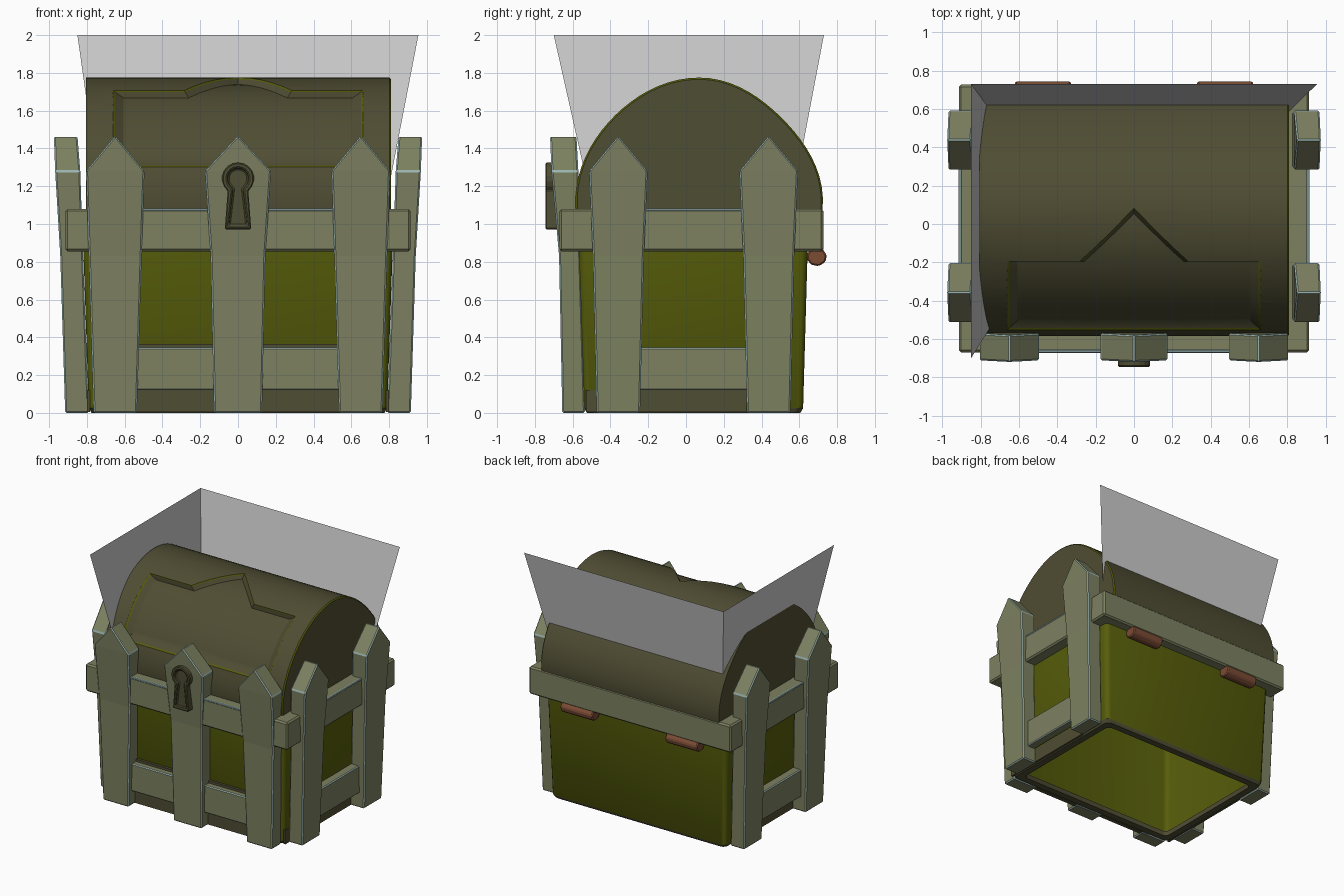
import bpy, bmesh, math
from mathutils import Vector

if "Cube" in bpy.data.objects:
    bpy.data.objects.remove(bpy.data.objects["Cube"])


def mat(name, rgb):
    m = bpy.data.materials.new(name)
    m.diffuse_color = (*rgb, 1)
    m.use_nodes = True
    m.node_tree.nodes["Principled BSDF"].inputs["Base Color"].default_value = m.diffuse_color
    return m


WOOD = mat("pale_wood", (0.205, 0.22, 0.118))
OLIVE = mat("olive", (0.094, 0.11, 0.003))
BROWN = mat("dark_brown", (0.078, 0.074, 0.033))
RUST = mat("rust", (0.2, 0.072, 0.034))
GREY = mat("grey_sheet", (0.61, 0.61, 0.61))
EDGE = mat("pale_blue_edge", (0.33, 0.47, 0.45))


def finish(name, bm, mats, bevel=0.0, bevel_mat=-1, smooth=False):
    bmesh.ops.recalc_face_normals(bm, faces=bm.faces)
    me = bpy.data.meshes.new(name)
    bm.to_mesh(me)
    bm.free()
    for m in mats:
        me.materials.append(m)
    ob = bpy.data.objects.new(name, me)
    bpy.context.collection.objects.link(ob)
    if bevel:
        b = ob.modifiers.new("bevel", 'BEVEL')
        b.width, b.segments, b.material = bevel, 1, bevel_mat
    if smooth:
        make_smooth(ob)
    return ob


def make_smooth(ob):
    bpy.ops.object.select_all(action='DESELECT')
    ob.select_set(True)
    bpy.context.view_layer.objects.active = ob
    bpy.ops.object.shade_smooth_by_angle(angle=math.radians(30))


def loft(bm, rings, cap=True):
    """Skin a list of equal-length point rings; returns the side faces per band."""
    vs = [[bm.verts.new(p) for p in r] for r in rings]
    n = len(vs[0])
    bands = [[bm.faces.new((a[i], a[(i + 1) % n], b[(i + 1) % n], b[i])) for i in range(n)]
             for a, b in zip(vs, vs[1:])]
    if cap:
        bm.faces.new(vs[0])
        bm.faces.new(vs[-1])
    return bands


def box(name, lo, hi, mats, bevel=0.0, bevel_mat=-1):
    bm = bmesh.new()
    (x0, y0, z0), (x1, y1, z1) = lo, hi
    loft(bm, [[(x0, y0, z), (x1, y0, z), (x1, y1, z), (x0, y1, z)] for z in (z0, z1)])
    return finish(name, bm, mats, bevel, bevel_mat)


# ---- body: tapered box with rounded corners, hollow and open below with a rim
def round_rect(hx, y0, y1, z, r=0.04):
    pts = []
    for k, (cx, cy) in enumerate([(hx - r, y1 - r), (r - hx, y1 - r), (r - hx, y0 + r), (hx - r, y0 + r)]):
        for j in range(4):
            a = math.radians(90 * k + 30 * j)
            pts.append((cx + r * math.cos(a), cy + r * math.sin(a), z))
    return pts


bm = bmesh.new()
bands = loft(bm, [round_rect(0.82, -0.57, 0.645, 0.9), round_rect(0.79, -0.54, 0.62, 0.025),
                  round_rect(0.775, -0.525, 0.605, 0.0), round_rect(0.72, -0.47, 0.55, 0.0),
                  round_rect(0.72, -0.47, 0.55, 0.04), round_rect(0.775, -0.525, 0.605, 0.04),
                  round_rect(0.80, -0.55, 0.625, 0.85)])
for f in bands[1] + bands[2] + bands[3]:
    f.material_index = 1
finish("body", bm, [OLIVE, BROWN], smooth=True)

# ---- dark plinth plates behind the lower rails
box("front_plinth", (-0.6, -0.572, 0.005), (0.6, -0.537, 0.365), [BROWN])
for s, side in ((1, "right"), (-1, "left")):
    xs = sorted((s * 0.783, s * 0.799))
    box(side + "_plinth", (xs[0], -0.53, 0.005), (xs[1], 0.32, 0.12), [BROWN])

# ---- rails, with pale worn edges
box("upper_rail", (-0.914, -0.67, 0.855), (0.914, 0.728, 1.08), [WOOD], 0.012)
box("front_rail_edge", (-0.6, -0.673, 1.068), (0.6, -0.655, 1.083), [EDGE], 0.004)
box("front_lower_rail", (-0.62, -0.62, 0.12), (0.62, -0.55, 0.345), [WOOD, EDGE], 0.007, 1)
for s, side in ((1, "right"), (-1, "left")):
    xs = sorted((s * 0.9, s * 0.917))
    box(side + "_rail_edge", (xs[0], -0.3, 1.068), (xs[1], 0.35, 1.083), [EDGE], 0.004)
    xs = sorted((s * 0.80, s * 0.875))
    box(side + "_lower_rail", (xs[0], -0.35, 0.12), (xs[1], 0.42, 0.345), [WOOD, EDGE], 0.007, 1)

# ---- pointed planks, leaning outwards and widening to the shoulder
WALLS = {
    "front": lambda u, w, z: (u, -w, z),
    "right": lambda u, w, z: (w, u, z),
    "left": lambda u, w, z: (-w, u, z),
}


def plank(name, wall, u, widths, inner, outer):
    place = WALLS[wall]
    bm = bmesh.new()
    vs = [[bm.verts.new(place(u + s * h, w, z)) for s, w in ((-1, i), (1, i), (1, o), (-1, o))]
          for h, i, o, z in zip(widths, inner, outer, (0, 0.83, 1.28))]
    bm.faces.new(vs[0])
    for a, b in zip(vs, vs[1:]):
        for k in range(4):
            n = (k + 1) % 4
            bm.faces.new((a[k], a[n], b[n], b[k]))
    # pointed top
    il, ir, orr, ol = vs[2]
    ti, to = (bm.verts.new(place(u, w, 1.467)) for w in (inner[3], outer[3]))
    for f in ((il, ir, ti), (ol, orr, to), (il, ol, to, ti), (ir, orr, to, ti)):
        bm.faces.new(f)
    finish(name, bm, [WOOD, EDGE], 0.008, 1)


F_IN, F_OUT = (0.535, 0.56, 0.57, 0.58), (0.655, 0.672, 0.712, 0.72)
S_IN, S_OUT = (0.79, 0.82, 0.835, 0.85), (0.915, 0.941, 0.968, 0.975)
plank("front_plank_middle", "front", 0, (0.127, 0.145, 0.175), F_IN, F_OUT)
for s, side in ((1, "right"), (-1, "left")):
    plank("front_plank_" + side, "front", s * 0.65, (0.115, 0.14, 0.155), F_IN, F_OUT)
    plank(side + "_plank_front", side, -0.358, (0.115, 0.135, 0.155), S_IN, S_OUT)
    plank(side + "_plank_back", side, 0.438, (0.115, 0.135, 0.155), S_IN, S_OUT)

# ---- barrel lid, slightly flattened at the shoulders
CY, CZ, R = 0.07, 1.12, 0.655


def on_lid(x, deg, r):
    a = math.radians(deg)
    r -= (0.018 if deg < 90 else 0.034) * math.sin(2 * a) ** 2
    return (x, CY - r * math.cos(a), CZ + r * math.sin(a))


bm = bmesh.new()
N = 40
bands = loft(bm, [[on_lid(x, -8 + 196 * i / N, r) for i in range(N + 1)]
                  for x, r in ((-0.805, R), (0.801, R), (0.81, R - 0.009))])
for f in bands[1]:
    f.material_index = 1
lid = finish("lid", bm, [BROWN, OLIVE])

# ---- sunken panel with a pointed top and an olive lip, cut into the lid
bm = bmesh.new()
ROWS = 16
COLS = [-1, -0.43, -0.32, -0.215, -0.107, 0, 0.107, 0.215, 0.32, 0.43, 1]
loops = []
# radius, half width, bottom angle shift, top angle shift, peak angle shift
LEVELS = ((R + 0.02, 0.69, -2.5, -0.8, -1.2), (R - 0.008, 0.65, 0.8, 0.25, 0.4),
          (R - 0.035, 0.607, 4.6, 1.4, 2.4))
for k, (r, hx, lo, hi, peak) in enumerate(LEVELS):
    grid = []
    for c in COLS:
        t = max(0, 1 - abs(c) / 0.43)
        a0 = 16.4 + lo
        a1 = (65.5 - hi) * (1 - t) + (91 - peak) * t
        grid.append([bm.verts.new(on_lid(c * hx, a0 + (a1 - a0) * j / ROWS, r)) for j in range(ROWS + 1)])
    loops.append([c[0] for c in grid] + grid[-1][1:] + [c[-1] for c in grid[-2::-1]] + grid[0][-2:0:-1])
    if k != 1:
        for c0, c1 in zip(grid, grid[1:]):
            for j in range(ROWS):
                bm.faces.new((c0[j], c1[j], c1[j + 1], c0[j + 1]))
for k, (a, b) in enumerate(zip(loops, loops[1:])):
    for i in range(len(a)):
        n = (i + 1) % len(a)
        bm.faces.new((a[i], a[n], b[n], b[i])).material_index = 1 - k
bmesh.ops.delete(bm, geom=[v for v in bm.verts if not v.link_faces], context='VERTS')
bmesh.ops.triangulate(bm, faces=bm.faces[:])
cutter = finish("lid_panel_cutter", bm, [BROWN, OLIVE])
cutter.hide_render = True
cut = lid.modifiers.new("panel", 'BOOLEAN')
cut.operation, cut.solver, cut.object = 'DIFFERENCE', 'EXACT', cutter
bpy.context.view_layer.objects.active = lid
lid.select_set(True)
bpy.ops.object.modifier_apply(modifier="panel")
bpy.data.objects.remove(cutter)
make_smooth(lid)

# ---- keyhole plate
bm = bmesh.new()
prof = [(0.085 * math.sin(math.radians(t)), 1.24 + 0.085 * math.cos(math.radians(t)))
        for t in range(-140, 141, 20)] + [(0.07, 0.972), (-0.07, 0.972)]
loft(bm, [[(x, y, z) for x, z in prof] for y in (-0.66, -0.745)])
bmesh.ops.recalc_face_normals(bm, faces=bm.faces)
face = min(bm.faces, key=lambda f: f.calc_center_median().y)
bmesh.ops.inset_region(bm, faces=[face], thickness=0.026)
bmesh.ops.inset_region(bm, faces=[face], thickness=0.006)
bmesh.ops.translate(bm, verts=face.verts[:], vec=(0, 0.02, 0))
finish("keyhole_plate", bm, [BROWN], 0.006)

# ---- hinges
for s, side in ((1, "right"), (-1, "left")):
    bm = bmesh.new()
    loft(bm, [[(s * 0.475 + dx, 0.692 + 0.055 * math.cos(i * math.pi / 4 + 0.2),
                0.826 + 0.05 * math.sin(i * math.pi / 4 + 0.2)) for i in range(8)]
              for dx in (-0.145, 0.145)])
    finish(side + "_hinge", bm, [RUST], 0.008)

# ---- flared sheets rising behind and beside the lid
for name, quad in (
    ("back_sheet", [(-0.85, 0.73, 2), (0.955, 0.73, 2), (0.80, 0.578, 1.2), (-0.738, 0.578, 1.2)]),
    ("left_sheet", [(-0.85, -0.70, 2), (-0.85, 0.73, 2), (-0.738, 0.578, 1.2), (-0.738, -0.52, 1.2)]),
):
    bm = bmesh.new()
    bm.faces.new([bm.verts.new(Vector(p)) for p in quad])
    finish(name, bm, [GREY])
